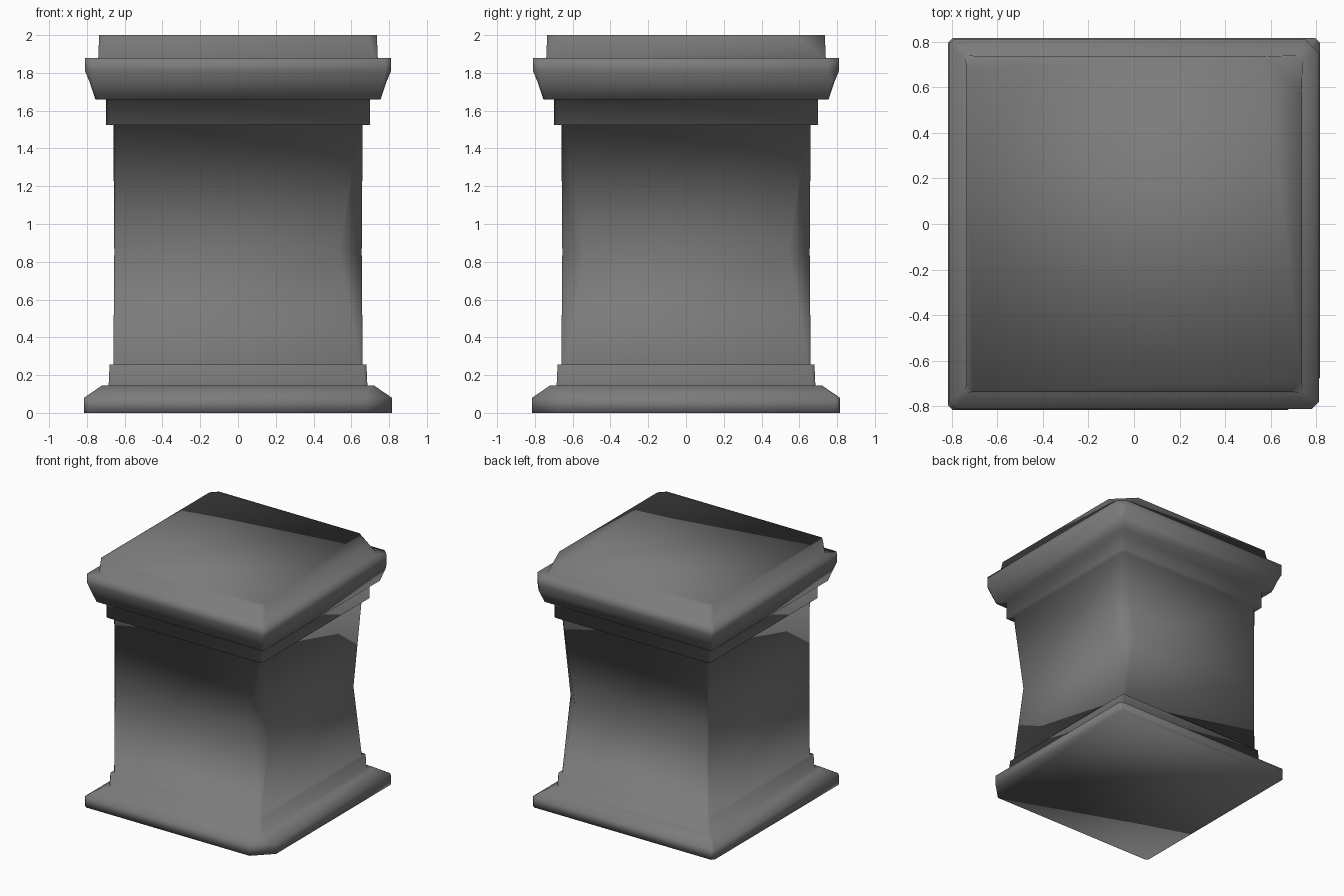
import bpy, bmesh

cube = bpy.data.objects.get("Cube")
if cube:
    bpy.data.objects.remove(cube, do_unlink=True)

# Dark stone
stone = bpy.data.materials.new("grey_stone")
stone.use_nodes = True
colour = (0.2, 0.2, 0.2, 1)
stone.diffuse_color = colour
stone.node_tree.nodes["Principled BSDF"].inputs["Base Color"].default_value = colour

# Corners in order: back left, back right, front right, front left
CORNERS = ((1, 1), (-1, 1), (-1, -1), (1, -1))
EVEN = (0.015,) * 4


def ring(bm, half, z, chips=EVEN):
    """Square ring of vertices with a separate chamfer on each corner."""
    verts = []
    for (sx, sy), c in zip(CORNERS, chips):
        a = (sx * half, sy * (half - c), z)
        b = (sx * (half - c), sy * half, z)
        verts += [bm.verts.new(p) for p in ((a, b) if sx * sy > 0 else (b, a))]
    return verts


worn_base = (0.02, 0.02, 0.02, 0.14)
worn_waist = (0.11, 0.01, 0.01, 0.12)
worn_rim = (0.06, 0.02, 0.03, 0.03)
worn_top = (0.16, 0.05, 0.03, 0.05)

# Moulding profile: half width, height, corner wear
profile = [
    # stepped foot
    (0.815, 0, worn_base), (0.815, 0.08, worn_base),
    (0.72, 0.145, EVEN), (0.685, 0.145, EVEN),
    (0.68, 0.255, EVEN), (0.66, 0.255, EVEN),
    # shaft with worn corners
    (0.655, 0.85, worn_waist), (0.66, 1.525, EVEN),
    # neck and cornice
    (0.70, 1.525, EVEN), (0.70, 1.66, EVEN),
    (0.755, 1.66, EVEN), (0.785, 1.75, EVEN),
    (0.81, 1.81, worn_rim), (0.81, 1.88, worn_rim),
    # top slab
    (0.74, 1.88, EVEN), (0.735, 2.0, worn_top),
]

bm = bmesh.new()
rings = [ring(bm, *step) for step in profile]
for low, high in zip(rings, rings[1:]):
    n = len(low)
    for i in range(n):
        j = (i + 1) % n
        bm.faces.new((low[i], low[j], high[j], high[i]))
bm.faces.new(rings[0][::-1])
bm.faces.new(rings[-1])
bmesh.ops.recalc_face_normals(bm, faces=bm.faces)
for face in bm.faces:
    face.smooth = True

mesh = bpy.data.meshes.new("pedestal")
bm.to_mesh(mesh)
bm.free()
mesh.materials.append(stone)
pedestal = bpy.data.objects.new("pedestal", mesh)
bpy.context.collection.objects.link(pedestal)
